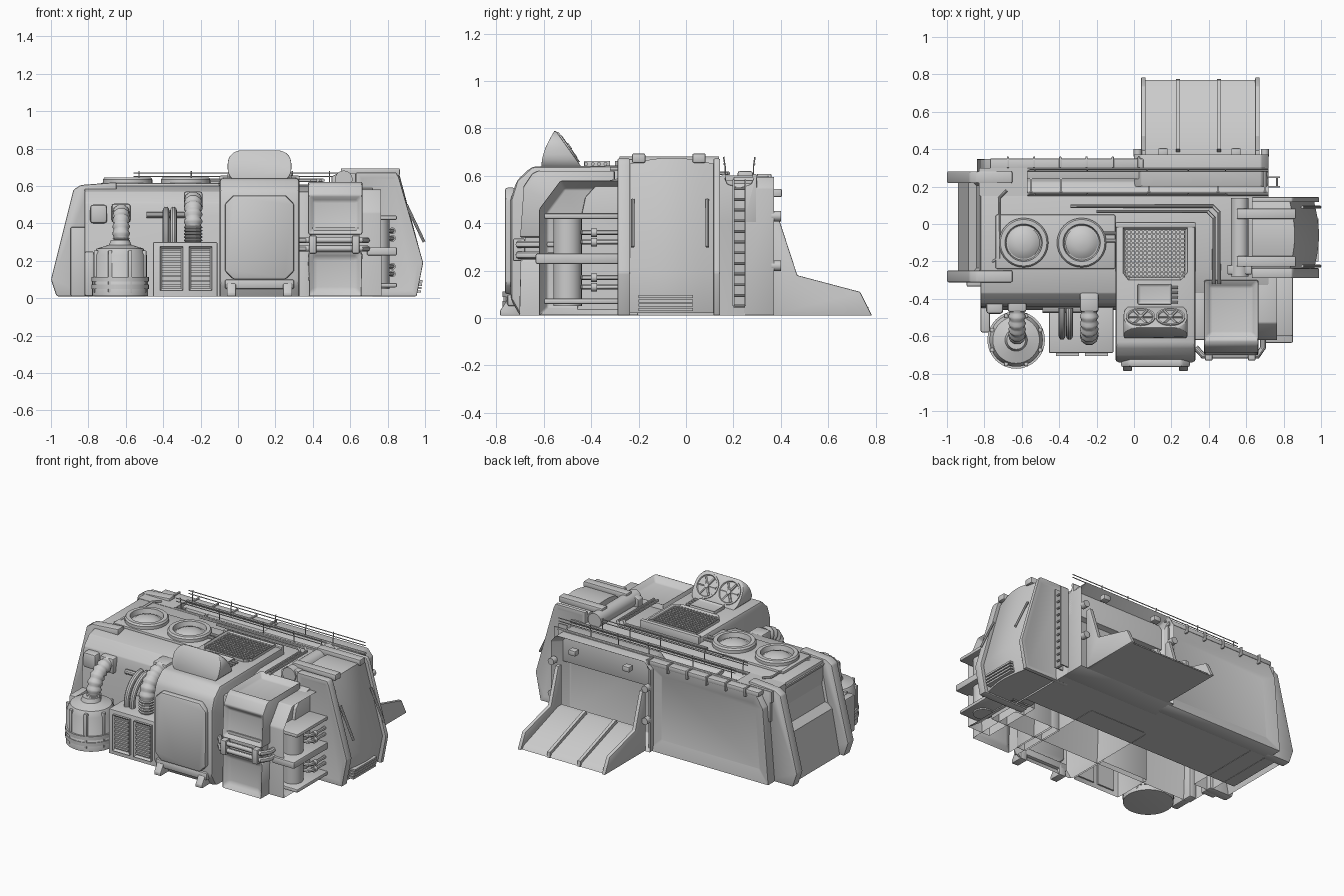
import bpy, bmesh, math
from mathutils import Vector

if "Cube" in bpy.data.objects:
    bpy.data.objects.remove(bpy.data.objects["Cube"])

grey = bpy.data.materials.new("hull_grey")
grey.diffuse_color = (0.6, 0.6, 0.6, 1)
grey.use_nodes = True
grey.node_tree.nodes["Principled BSDF"].inputs["Base Color"].default_value = grey.diffuse_color


def finish(name, bm, bevel=0.0):
    bmesh.ops.recalc_face_normals(bm, faces=bm.faces)
    me = bpy.data.meshes.new(name)
    bm.to_mesh(me)
    bm.free()
    ob = bpy.data.objects.new(name, me)
    bpy.context.collection.objects.link(ob)
    me.materials.append(grey)
    if bevel:
        m = ob.modifiers.new("bevel", 'BEVEL')
        m.width, m.segments, m.limit_method, m.angle_limit = bevel, 2, 'ANGLE', math.radians(25)
    return ob


def prism(name, pts, axis, a, b, bevel=0.0, insets=(), hollow=False):
    """Extrude a 2D outline; insets = (test(face), thickness, depth); hollow drops the ground face."""
    bm = bmesh.new()
    put = {'x': lambda u, v, w: (w, u, v), 'y': lambda u, v, w: (u, w, v), 'z': lambda u, v, w: (u, v, w)}[axis]
    lo = [bm.verts.new(put(u, v, a)) for u, v in pts]
    hi = [bm.verts.new(put(u, v, b)) for u, v in pts]
    bm.faces.new(lo)
    bm.faces.new(hi)
    for i in range(len(pts)):
        j = (i + 1) % len(pts)
        bm.faces.new((lo[i], lo[j], hi[j], hi[i]))
    bmesh.ops.recalc_face_normals(bm, faces=bm.faces)
    bm.normal_update()
    for test, t, d in insets:
        sel = [f for f in bm.faces if test(f)]
        bmesh.ops.inset_individual(bm, faces=sel, thickness=t, use_even_offset=True)
        for f in sel:
            off = f.normal * d
            for v in f.verts:
                v.co += off
    ob = finish(name, bm, bevel)
    if hollow:
        bm = bmesh.new()
        bm.from_mesh(ob.data)
        bmesh.ops.delete(bm, geom=[f for f in bm.faces if f.normal.z < -.9 and f.calc_center_median().z < .03],
                         context='FACES')
        bm.to_mesh(ob.data)
        bm.free()
    return ob


def box(name, x0, x1, y0, y1, z0, z1, bevel=0.0, insets=(), hollow=False):
    return prism(name, [(x0, y0), (x1, y0), (x1, y1), (x0, y1)], 'z', z0, z1, bevel, insets, hollow)


def facing(axis, sign):
    return lambda f: f.normal[axis] * sign > 0.9


def octagon(u0, u1, v0, v1, c):
    return [(u0 + c, v0), (u1 - c, v0), (u1, v0 + c), (u1, v1 - c),
            (u1 - c, v1), (u0 + c, v1), (u0, v1 - c), (u0, v0 + c)]


def loft(name, rings, caps=True, bevel=0.0):
    bm = bmesh.new()
    rings = [[bm.verts.new(p) for p in ring] for ring in rings]
    n = len(rings[0])
    for p, s in zip(rings, rings[1:]):
        for k in range(n):
            bm.faces.new((p[k], p[(k + 1) % n], s[(k + 1) % n], s[k]))
    if caps:
        bm.faces.new(rings[0])
        bm.faces.new(rings[-1])
    return finish(name, bm, bevel)


def lathe(name, centre, profile, n=32, direction=(0, 0, 1)):
    q = Vector((0, 0, 1)).rotation_difference(Vector(direction))
    return loft(name, [[Vector(centre) + q @ Vector((r * math.cos(t), r * math.sin(t), z))
                        for t in (2 * math.pi * k / n for k in range(n))] for r, z in profile])


def rod(name, p, q, r, n=16):
    d = Vector(q) - Vector(p)
    return lathe(name, p, [(r, 0), (r, d.length)], n, d)


def tube(name, pts, r, ribbed=False):
    cu = bpy.data.curves.new(name, 'CURVE')
    cu.dimensions, cu.bevel_depth, cu.bevel_resolution, cu.use_fill_caps = '3D', r, 3, True
    sp = cu.splines.new('POLY')
    sp.points.add(len(pts) - 1)
    for i, p in enumerate(pts):
        sp.points[i].co = (*p, 1)
        sp.points[i].radius = 1 + (0.16 if ribbed and i % 4 < 2 else 0)
    cu.materials.append(grey)
    ob = bpy.data.objects.new(name, cu)
    bpy.context.collection.objects.link(ob)


# --- Main hull with the sunken roof walkway ---
prism("hull", [(-.46, .01), (-.44, .44), (-.425, .51), (-.37, .57), (-.24, .6), (.16, .6), (.175, .565), (.225, .55),
               (.275, .565), (.29, .6), (.3, .6), (.3, .4), (.25, .4), (.25, .01)], 'x', -.82, .72, .006, (), True)
box("hull_floor", -.9, .72, -.15, .25, .012, .02)
box("walkway_end", -.83, -.57, .15, .3, .53, .602)
box("roof_plate", -.74, -.1, -.24, .05, .59, .615, .008)
box("front_step", -.82, -.77, -.58, -.4, .01, .25, .01)
box("corner_wing", -.895, -.8, -.335, -.29, .01, .38, .008)
box("front_hatch", -.79, -.7, -.48, -.4, .4, .5, .015)

# --- Sloped left end with its two fins ---
prism("left_wall", [(-.94, .01), (-.885, .3), (-.83, .58), (-.7, .58), (-.7, .01)], 'y', -.28, .25, 0,
      [(lambda f: f.normal.x < -.8 and f.calc_center_median().z > .3, .045, -.035)], True)
for y in (-.28, .25):
    prism("left_fin", [(-.97, .01), (-1, .1), (-.88, .58), (-.84, .605), (-.65, .62), (-.65, .57),
                       (-.8, .55), (-.8, .01)], 'y', y - .032, y + .032, .008)

# --- Back wall: window frame and doorway ---
prism("back_window_frame", [(-.84, .01), (.03, .01), (.03, .58), (-.75, .58), (-.8, .5)], 'y', .24, .35, .006,
      [(facing(1, 1), .075, -.03)])
prism("doorway", [(0, .01), (.72, .01), (.72, .55), (.68, .595), (.04, .595), (0, .55)], 'y', .2, .375, .006,
      [(facing(1, 1), .06, -.12)])
box("back_ledge", -.77, .05, .29, .35, .57, .6, .006)
for i in range(6):
    box("ledge_bracket", -.68 + i * .14, -.668 + i * .14, .3, .36, .55, .608, .003)
for x in (.155, .545):
    box("door_hinge", x - .025, x + .025, .36, .405, .51, .545, .006)
for x in (.02, .7):
    for z in (.22, .43):
        rod("door_latch", (x, .36, z), (x, .4, z), .022)

# --- Ramp with side arms and ribs ---
prism("ramp", [(.36, .01), (.36, .15), (.4, .15), (.755, .03), (.77, .01)], 'x', .05, .66)
for x in (.05, .66):
    prism("ramp_arm", [(.36, .01), (.36, .41), (.395, .41), (.47, .18), (.735, .11), (.785, .01)],
          'x', x - .012, x + .012, .004)
for x in (.235, .455):
    prism("ramp_rib", [(.38, .14), (.4, .175), (.77, .045), (.775, .01)], 'x', x - .01, x + .01)

# --- Walkway trim, railings, ladder ---
for y in (.16, .29):
    rod("walkway_edge", (-.57, y, .598), (.72, y, .598), .01, 10)
for x in (-.55, -.39, .08, .45, .7):
    box("walkway_rib", x - .005, x + .005, .165, .285, .55, .58)
for y, s in ((.165, -1), (.285, 1)):
    for z in (.65, .67):
        tube("rail", [(-.56, y + s * .006, z), (.5 if s < 0 else .72, y + s * .006, z)], .003)
    for x in (-.53, -.25, .07, .29, .49):
        tube("rail_post", [(x, y, .58), (x, y, .64), (x, y + s * .006, .68)], .003)
for y in (.2, .25):
    box("ladder_side", .72, .78, y - .004, y + .004, .05, .585)
for i in range(12):
    rod("ladder_rung", (.765, .2, .05 + i * .045), (.765, .25, .05 + i * .045), .006, 8)

# --- Roof turrets ---
for x in (-.59, -.28):
    lathe("roof_port", (x, -.1, .59), [(.132, 0), (.132, .045), (.124, .056), (.1, .056), (.092, .02),
          (.07, .038), (.04, .048), (.01, .052)], 40)

# --- Roof pipes ---
for d in (0, .028):
    tube("roof_pipe", [(-.34 + d * 5, .095 - d, .63), (.42 - d, .095 - d, .63), (.455 - d, .06 - d, .63),
                       (.455 - d, -.32, .63)], .009)
tube("left_roof_pipe", [(-.68, .18, .61), (-.72, .14, .61), (-.72, -.18, .61), (-.79, -.22, .58)], .008)
for y in (-.05, -.09):
    rod("port_pipe", (-.18, y, .62), (-.08, y, .62), .01, 10)

# --- Right side bay: bowed shell between two frames ---
shell = []
for k in range(17):
    y = -.24 + k * .36 / 16
    s = .026 * math.sin(math.pi * k / 16)
    shell.append([(.63, y, .02), (.93 + s, y, .02), (.963 + s, y, .19), (.833 + s, y, .65 + s), (.63, y, .65 + s)])
loft("bay_shell", shell)
bay = [(.63, .01), (.955, .01), (.99, .19), (.86, .645), (.845, .672), (.63, .672)]
for y0, y1 in ((-.29, -.235), (.115, .145)):
    prism("bay_frame", bay, 'y', y0, y1, .006, [(lambda f: abs(f.normal.y) > .9, .03, -.008)])
prism("bay_roof_front", [(.63, .58), (.5, .6), (.5, .65), (.54, .67), (.63, .67)], 'y', -.27, -.22, .006)
for y in (-.2, .055):
    box("bay_roof_arm", .55, .865, y - .028, y + .028, .655, .694, .006)
for y in (-.225, .09):
    rod("bay_hinge_pin", (.9, y, .5), (.995, y, .3), .008, 8)
rod("roof_cylinder", (.565, -.28, .635), (.565, .14, .635), .047, 24)
for i in range(4):
    box("vent_slat", .93, .978 + i * .003, -.2, .03, .03 + i * .018, .042 + i * .018)

# --- Central engine housing ---
box("housing_rear_rim", -.1, .33, -.02, .01, .58, .655, .008)
prism("engine_housing", [(-.7, .01), (-.74, .08), (-.74, .5), (-.715, .58), (-.65, .64), (.0, .645), (.0, .01)],
      'x', -.1, .33, .02, (), True)
prism("housing_front_panel", octagon(-.07, .3, .1, .55, .045), 'y', -.765, -.72, .012)
box("housing_bumper", -.07, .3, -.755, -.7, .05, .1, .01)
for x in (-.035, .265):
    prism("housing_foot", [(-.785, .01), (-.785, .03), (-.75, .085), (-.7, .085), (-.7, .01)],
          'x', x - .024, x + .024, .004)
prism("grate_frame", [(-.06, -.02), (-.06, -.26), (-.03, -.3), (.25, -.3), (.285, -.26), (.285, -.02)],
      'z', .62, .662, 0, [(facing(2, 1), .014, -.02)])
for i in range(15):
    box("grate_bar", -.042 + i * .022, -.034 + i * .022, -.285, -.03, .64, .655)
for i in range(12):
    box("grate_crossbar", -.048, .272, -.28 + i * .022, -.272 + i * .022, .64, .653)
box("roof_cooler", .02, .2, -.43, -.32, .63, .665, .005, [(facing(2, 1), .012, -.01)])
for i in range(4):
    rod("cooler_pin", (.2, -.34 - i * .027, .65), (.235, -.34 - i * .027, .65), .008, 8)

# --- Twin fan pod: rounded wedge with two fans on its slanted back ---
pill = []
for cx, cz, t0 in ((.215, .72, 0), (.015, .72, 90), (.015, .69, 180), (.215, .69, 270)):
    for k in range(6):
        t = math.radians(t0 + k * 18)
        pill.append((cx + .07 * math.cos(t), cz + .07 * math.sin(t)))
loft("fan_pod", [[(x, -.61 + .055 * max(0, (z - .66) / .13) ** 1.5, z) for x, z in pill],
                 [(x, -.45 - .1 * (z - .65) / .14, z) for x, z in pill]], True, .006)
fan_dir = Vector((0, .81, .58))
u, w = Vector((1, 0, 0)), fan_dir.cross(Vector((1, 0, 0)))
for x in (.035, .195):
    c = Vector((x, -.5, .718))
    lathe("fan_ring", c, [(.078, -.02), (.078, .008), (.068, .008), (.064, .001), (.018, .001), (.014, .014)],
          28, fan_dir)
    for k in range(6):
        t = k * math.pi / 3
        rod("fan_blade", c + fan_dir * .003, c + fan_dir * .003 + (u * math.cos(t) + w * math.sin(t)) * .064, .008, 6)

# --- Right front locker with wrap pipes ---
box("locker_lower", .375, .665, -.705, -.3, .01, .25, .015, [(facing(1, -1), .035, -.03)], True)
box("locker_waist", .39, .65, -.68, -.3, .22, .38)
prism("locker_upper", [(-.705, .34), (-.69, .55), (-.65, .61), (-.62, .625), (-.3, .625), (-.3, .34)],
      'x', .375, .665, .01, [(lambda f: f.normal.y < -.95, .03, -.03), (facing(2, 1), .035, -.035)])
box("locker_link", .32, .39, -.62, -.3, .01, .57, .01, (), True)
for z in (.265, .31):
    tube("locker_pipe", [(.33, -.66, z), (.37, -.705, z), (.66, -.705, z), (.69, -.66, z), (.69, -.4, z)], .016)
for x in (.4, .63):
    box("pipe_clamp", x - .02, x + .02, -.73, -.68, .24, .335, .006)

# --- Right side equipment rack ---
prism("side_rack", [(-.62, .01), (-.62, .46), (-.53, .58), (-.2, .58), (-.2, .01)], 'x', .6, .77, .008,
      [(facing(0, 1), .035, -.07)], True)
rod("rack_tank", (.75, -.5, .05), (.75, -.5, .43), .06, 24)
for z, y0, h in ((.07, -.6, .012), (.25, -.635, .022), (.43, -.6, .012)):
    box("rack_bar", .69, .85, y0, -.28, z - h, z + h, .008)
for z in (.13, .17, .32, .36):
    tube("rack_hose", [(.74, -.44, z), (.81, -.43, z), (.825, -.4, z), (.825, -.28, z)], .011)
    rod("hose_fitting", (.825, -.4, z), (.825, -.375, z), .018, 12)

# --- Boiler and louvred vent box on the front left ---
lathe("boiler", (-.63, -.62, 0), [(.135, .01), (.15, .012), (.15, .09), (.143, .1), (.143, .23), (.125, .265),
                                  (.06, .285), (.05, .31)], 32)
for z in (.06, .1):
    lathe("boiler_band", (-.63, -.62, z), [(.154, -.012), (.154, .012)], 32)
for k in range(8):
    a = math.pi / 8 + k * math.pi / 4
    x, y = -.63 + .14 * math.cos(a), -.62 + .14 * math.sin(a)
    box("boiler_rib", x - .011, x + .011, y - .011, y + .011, .03, .255, .004)
box("vent_box", -.455, -.11, -.69, -.42, .01, .3, .008, (), True)
for x in (-.355, -.2):
    box("louvre_frame", x - .062, x + .062, -.705, -.68, .04, .275, 0, [(facing(1, -1), .012, -.012)])
    for i in range(8):
        box("louvre_slat", x - .05, x + .05, -.702, -.69, .06 + i * .026, .072 + i * .026)


def elbow(x, y0, z0, y1, z1, n=22):
    """Rise from (y0, z0), then bend back to (y1, z1)."""
    r = y1 - y0
    rise = [(x, y0, z0 + (z1 - r - z0) * i / n) for i in range(n)]
    arc = [(x, y1 - r * math.cos(t), z1 - r + r * math.sin(t)) for t in (math.pi / 2 * i / n for i in range(n + 1))]
    return rise + arc


for x, y, z0, z1, r in ((-.625, -.6, .28, .46, .04), (-.24, -.6, .29, .525, .043)):
    tube("ribbed_duct", elbow(x, y, z0, y + .14, z1), r, True)
    box("duct_socket", x - .05, x + .05, y + .13, y + .24, z1 - .055, z1 + .045, .012)
for x in (-.385, -.345):
    tube("thin_duct", elbow(x, -.6, .3, -.45, .47), .018)
tube("wall_pipe", [(-.49, -.46, .445), (-.28, -.46, .445)], .016)

# --- Convert curves and smooth rounded surfaces ---
bpy.ops.object.select_all(action='SELECT')
bpy.context.view_layer.objects.active = bpy.data.objects["hull"]
bpy.ops.object.convert(target='MESH')
bpy.ops.object.shade_smooth_by_angle(angle=math.radians(35))
